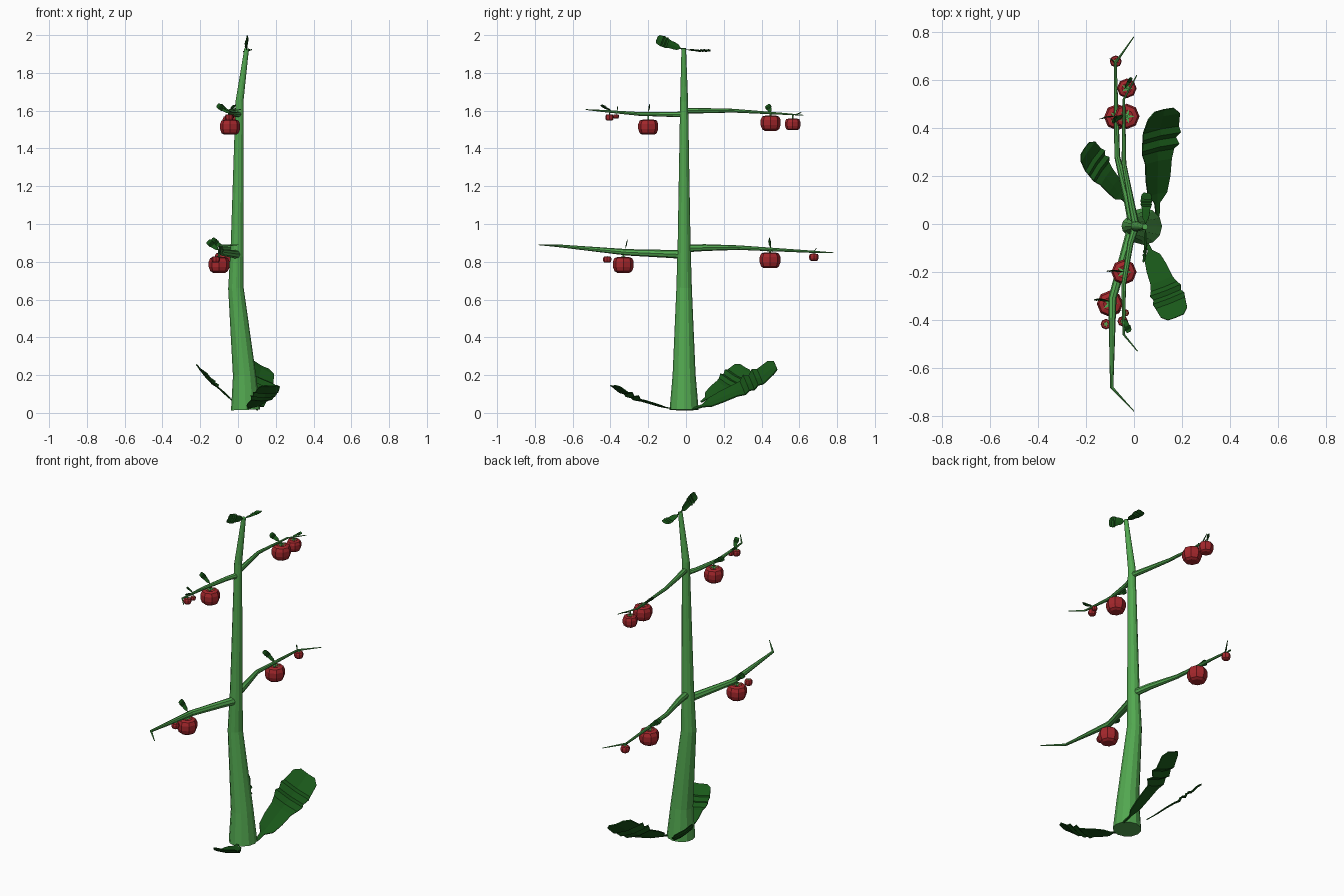
import bpy, bmesh, math
from mathutils import Vector

if "Cube" in bpy.data.objects:
    bpy.data.objects.remove(bpy.data.objects["Cube"])


def material(name, rgb):
    m = bpy.data.materials.new(name)
    m.diffuse_color = (*rgb, 1)
    m.use_nodes = True
    m.node_tree.nodes["Principled BSDF"].inputs["Base Color"].default_value = m.diffuse_color
    return m


STEM = material("stem_green", (0.085, 0.39, 0.08))
LEAF = material("leaf_green", (0.010, 0.098, 0.010))
FRUIT = material("fruit_red", (0.37, 0.02, 0.025))


def finish(bm, name, mat):
    bmesh.ops.recalc_face_normals(bm, faces=bm.faces)
    me = bpy.data.meshes.new(name)
    bm.to_mesh(me)
    bm.free()
    ob = bpy.data.objects.new(name, me)
    me.materials.append(mat)
    bpy.context.collection.objects.link(ob)
    return ob


def skin(bm, rings):
    n = len(rings[0])
    for a, b in zip(rings, rings[1:]):
        for i in range(n):
            bm.faces.new((a[i], a[(i + 1) % n], b[(i + 1) % n], b[i]))
    bm.faces.new(rings[0])
    bm.faces.new(rings[-1])


def tube(name, pts, sides, mat):
    """Tapered tube through (x, y, z, radius) points."""
    bm = bmesh.new()
    rings = []
    p = [Vector(q[:3]) for q in pts]
    overall = (p[-1] - p[0]).normalized()
    ref = Vector((0, 0, 1)) if abs(overall.z) < 0.7 else Vector((0, 1, 0))
    for i, q in enumerate(pts):
        d = (p[min(i + 1, len(p) - 1)] - p[max(i - 1, 0)]).normalized()
        u = d.cross(ref).normalized()
        v = d.cross(u)
        rings.append([bm.verts.new(p[i] + q[3] * (math.cos(a) * u + math.sin(a) * v))
                      for a in (2 * math.pi * k / sides for k in range(sides))])
    skin(bm, rings)
    return finish(bm, name, mat)


# leaf outline: position along the blade, width, crinkle height
LEAF_SHAPE = [(0, .08, 0), (.12, .14, 0), (.2, .5, 0), (.34, .64, .3), (.5, .7, 0), (.58, .84, -1),
              (.64, .98, .8), (.69, .88, -1), (.75, 1, .9), (.80, .94, -.6), (.94, .84, .4), (1, .5, 0)]


def leaf(name, base, tip, width, side, sag=0.1):
    """Crinkled blade, folded along its midrib; side is the blade's width direction."""
    base, tip, side = Vector(base), Vector(tip), Vector(side)
    d = tip - base
    length = d.length
    side = (side - d * side.dot(d) / d.length_squared).normalized()
    up = side.cross(d).normalized()
    if up.z < 0:
        up = -up
    bm = bmesh.new()
    rows = []
    for t, w, ripple in LEAF_SHAPE:
        c = base + d * t + up * length * (.018 * ripple - sag * 4 * t * (1 - t))
        h = side * width * w / 2
        lift = up * width * w * .05
        rows.append([bm.verts.new(v) for v in (c - h + lift, c, c + h + lift)])
    for a, b in zip(rows, rows[1:]):
        for k in (0, 1):
            bm.faces.new((a[k], a[k + 1], b[k + 1], b[k]))
    ob = finish(bm, name, LEAF)
    thick = ob.modifiers.new("thickness", "SOLIDIFY")
    thick.thickness = 0.035 * width
    return ob


FRUIT_SHAPE = [(.6, -.82), (.85, -.66), (1, -.25), (1, .25), (.85, .6), (.5, .7), (.2, .6)]


def fruit(name, x, y, z, r, branch_z):
    bm = bmesh.new()
    skin(bm, [[bm.verts.new((x + r * f * math.cos(a), y + r * f * math.sin(a), z + r * h))
               for a in (2 * math.pi * k / 8 for k in range(8))] for f, h in FRUIT_SHAPE])
    finish(bm, name, FRUIT)
    # five-pointed calyx
    bm = bmesh.new()
    c = bm.verts.new((x, y, z + .78 * r))
    star = []
    for k in range(10):
        a, f = math.pi * k / 5, (.6, .22)[k % 2]
        star.append(bm.verts.new((x + r * f * math.cos(a), y + r * f * math.sin(a), z + .75 * r)))
    for k in range(10):
        bm.faces.new((c, star[k], star[(k + 1) % 10]))
    finish(bm, name + "_calyx", STEM)
    tube(name + "_stalk", [(x, y, z + .6 * r, .1 * r), (x, y, branch_z, .1 * r)], 5, STEM)


# main stem
tube("main_stem", [(.04, -.01, .016, .077), (.034, -.01, .2, .061), (-.011, -.01, .66, .041),
                   (-.004, -.01, .9, .034), (.008, -.01, 1.65, .021), (.046, -.012, 1.93, .012)], 12, STEM)

# four side branches with hooked tips
tube("lower_branch_back", [(.0, -.02, .87, .021), (-.025, .10, .875, .018), (-.07, .28, .875, .012),
                           (-.078, .67, .853, .006), (0, .78, .848, .002)], 8, STEM)
tube("lower_branch_front", [(0, .0, .838, .024), (-.03, -.10, .842, .021), (-.09, -.31, .85, .017),
                            (-.093, -.68, .885, .007), (0, -.78, .89, .002)], 8, STEM)
tube("upper_branch_back", [(.01, -.02, 1.6, .016), (-.01, .08, 1.6, .014), (-.042, .25, 1.6, .010),
                           (-.042, .52, 1.583, .005), (.012, .62, 1.576, .002)], 8, STEM)
tube("upper_branch_front", [(.01, 0, 1.58, .016), (-.015, -.08, 1.58, .013), (-.043, -.25, 1.583, .010),
                            (-.043, -.46, 1.6, .005), (.015, -.53, 1.606, .002)], 8, STEM)

# fruits: x, y, z, radius, height of the branch above
FRUITS = [(-.07, .445, .811, .055, .866), (-.076, .677, .825, .025, .853),
          (-.1, -.332, .787, .055, .855), (-.117, -.417, .813, .022, .83),
          (-.03, .448, 1.537, .053, 1.588), (-.03, .565, 1.53, .041, 1.58),
          (-.042, -.2, 1.516, .053, 1.582), (-.047, -.405, 1.565, .022, 1.595),
          (-.035, -.37, 1.57, .015, 1.592)]
for i, f in enumerate(FRUITS):
    fruit(f"fruit_{i + 1}", *f)

# small leaves beside the fruits
EDGE, FLAT = (.6, .2, .8), (.3, 1, .4)
SMALL = [((-.07, .45, .865), (-.14, .44, .92), .034, EDGE), ((-.08, .67, .85), (-.10, .69, .87), .01, EDGE),
         ((-.1, -.325, .86), (-.16, -.313, .91), .036, EDGE), ((-.042, .45, 1.59), (-.09, .43, 1.63), .034, FLAT),
         ((-.04, .56, 1.575), (-.01, .61, 1.59), .018, FLAT), ((-.04, -.2, 1.585), (-.11, -.195, 1.63), .032, EDGE),
         ((-.043, -.39, 1.597), (-.02, -.45, 1.63), .03, (1, .3, .4)),
         ((-.043, -.36, 1.595), (-.08, -.365, 1.62), .014, EDGE)]
for i, (b, t, w, s) in enumerate(SMALL):
    leaf(f"small_leaf_{i + 1}", b, t, w, s, .03)

# three large leaves round the foot
leaf("foot_leaf_back", (.1, .03, .02), (.125, .475, .25), .18, (1, 0, -.65), .05)
leaf("foot_leaf_left", (-.02, .08, .06), (-.205, .315, .24), .135, (.9, .9, -.8), .02)
leaf("foot_leaf_front", (.05, -.07, .02), (.175, -.39, .14), .14, (1, .4, 0), .06)

# two leaves at the top
leaf("top_leaf_front", (.045, -.015, 1.925), (.043, -.155, 1.98), .06, (.25, .3, 1), .03)
leaf("top_leaf_back", (.047, -.005, 1.925), (.052, .13, 1.918), .05, (1, 0, .25), .03)
